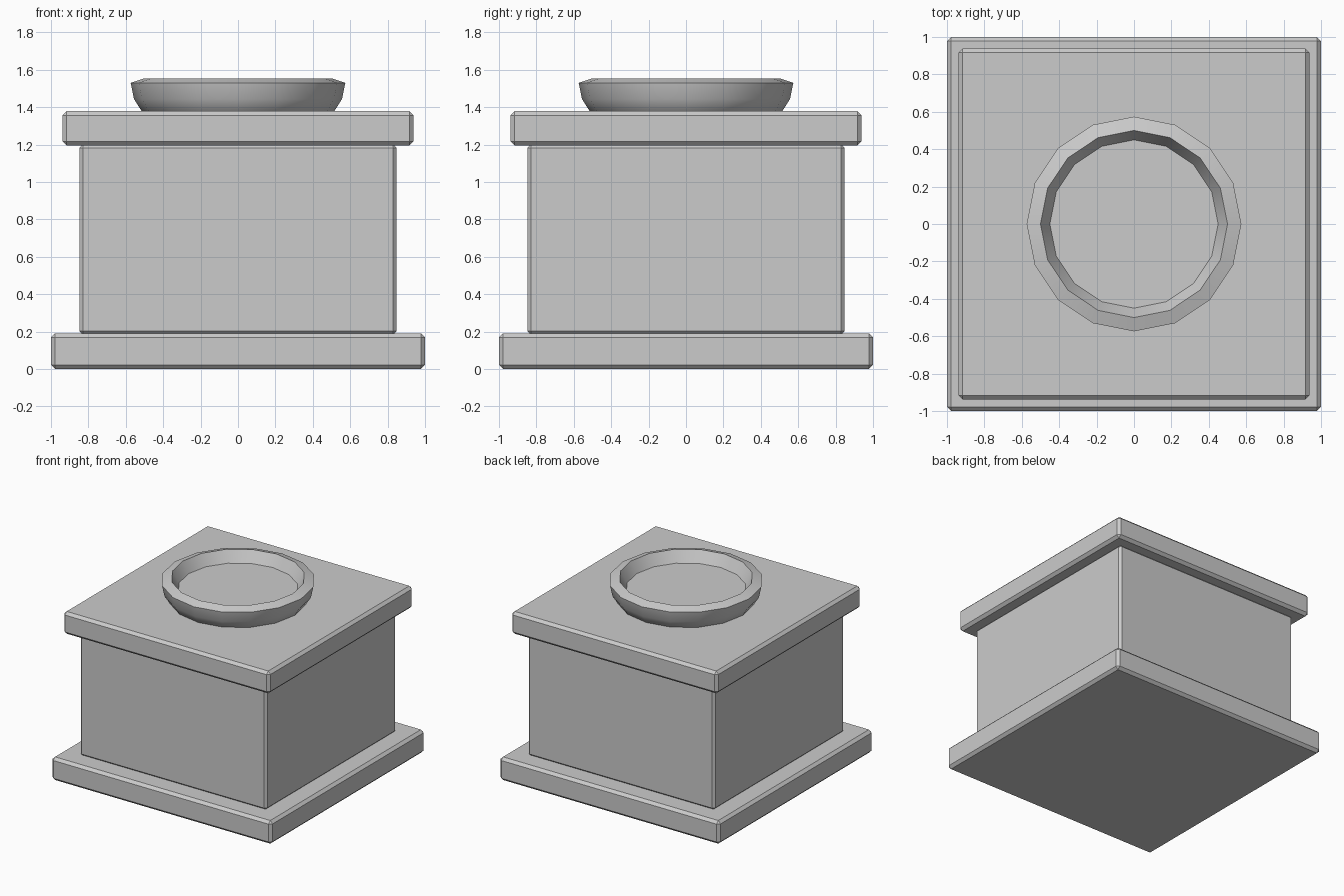
import bpy, bmesh, math

if "Cube" in bpy.data.objects:
    bpy.data.objects.remove(bpy.data.objects["Cube"])


def bevelled_slab(name, half, z0, z1, bevel):
    """Square block with a single flat chamfer on every edge."""
    bpy.ops.mesh.primitive_cube_add(size=1, location=(0, 0, (z0 + z1) / 2))
    ob = bpy.context.object
    ob.name = name
    ob.scale = (2 * half, 2 * half, z1 - z0)
    bpy.ops.object.transform_apply(location=False, rotation=False, scale=True)
    mod = ob.modifiers.new("chamfer", 'BEVEL')
    mod.width = bevel
    mod.segments = 1
    return ob


def lathe(name, profile, sides):
    """Spin a (radius, z) profile around z, closing both ends with flat caps."""
    bm = bmesh.new()
    rings = []
    for r, z in profile:
        rings.append([bm.verts.new((r * math.cos(2 * math.pi * i / sides),
                                    r * math.sin(2 * math.pi * i / sides), z))
                      for i in range(sides)])
    for a, b in zip(rings, rings[1:]):
        for i in range(sides):
            j = (i + 1) % sides
            bm.faces.new((a[i], a[j], b[j], b[i]))
    bm.faces.new(rings[0][::-1])
    bm.faces.new(rings[-1])
    bmesh.ops.recalc_face_normals(bm, faces=bm.faces)
    me = bpy.data.meshes.new(name)
    bm.to_mesh(me)
    bm.free()
    ob = bpy.data.objects.new(name, me)
    bpy.context.collection.objects.link(ob)
    return ob


# Square pedestal: foot, body, top slab
bevelled_slab("base_slab", 1.0, 0.0, 0.19, 0.022)
bevelled_slab("body", 0.848, 0.185, 1.2, 0.018)
bevelled_slab("top_slab", 0.938, 1.195, 1.378, 0.022)

# Shallow dish: outer wall, sloping rim, inner wall, floor
dish = lathe("dish", [(0.47, 1.345), (0.515, 1.378), (0.556, 1.443), (0.574, 1.53),
                      (0.5, 1.554), (0.45, 1.462)], 16)
bpy.ops.object.select_all(action='DESELECT')
dish.select_set(True)
bpy.context.view_layer.objects.active = dish
bpy.ops.object.shade_smooth_by_angle(angle=math.radians(30))
